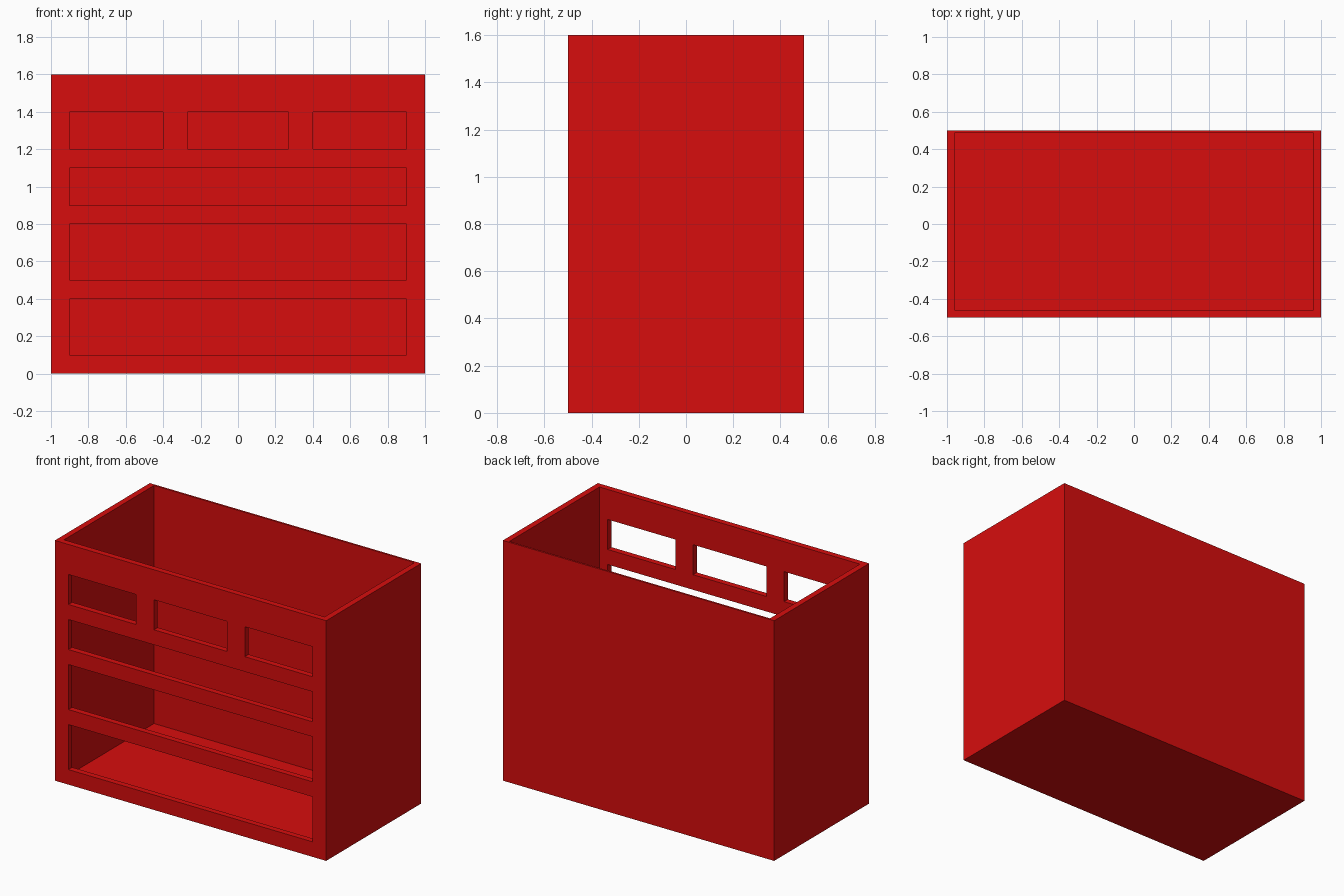
import bpy, bmesh
from mathutils import Matrix, Vector

if "Cube" in bpy.data.objects:
    bpy.data.objects.remove(bpy.data.objects["Cube"])


def boxes(name, spans):
    """One object made of boxes given as (x0, x1, y0, y1, z0, z1)."""
    bm = bmesh.new()
    for x0, x1, y0, y1, z0, z1 in spans:
        centre = Vector(((x0 + x1) / 2, (y0 + y1) / 2, (z0 + z1) / 2))
        size = (x1 - x0, y1 - y0, z1 - z0, 1)
        bmesh.ops.create_cube(bm, size=1,
                              matrix=Matrix.Translation(centre) @ Matrix.Diagonal(size))
    mesh = bpy.data.meshes.new(name)
    bm.to_mesh(mesh)
    bm.free()
    obj = bpy.data.objects.new(name, mesh)
    bpy.context.collection.objects.link(obj)
    return obj


red = bpy.data.materials.new("red paint")
red.diffuse_color = (0.68, 0.004, 0.004, 1)
red.use_nodes = True
red.node_tree.nodes["Principled BSDF"].inputs["Base Color"].default_value = red.diffuse_color

# Cabinet block
cabinet = boxes("dresser_cabinet", [(-1, 1, -0.5, 0.5, 0, 1.6)])
cabinet.data.materials.append(red)

# Hollow interior, open at the top, with a thin back and floor
cavity = boxes("cavity_cutter", [(-0.96, 0.96, -0.46, 0.487, 0.014, 1.8)])

# Drawer openings: three small ones on top, three wide ones below
openings = [(-0.9, -0.4, 1.2, 1.4), (-0.27, 0.27, 1.2, 1.4), (0.4, 0.9, 1.2, 1.4),
            (-0.9, 0.9, 0.9, 1.1), (-0.9, 0.9, 0.5, 0.8), (-0.9, 0.9, 0.1, 0.4)]
drawers = boxes("drawer_opening_cutter",
                [(x0, x1, -0.6, -0.3, z0, z1) for x0, x1, z0, z1 in openings])

for cutter in (cavity, drawers):
    cutter.data.materials.append(red)
    cutter.hide_render = True
    cutter.hide_set(True)
    mod = cabinet.modifiers.new(cutter.name, 'BOOLEAN')
    mod.operation = 'DIFFERENCE'
    mod.solver = 'EXACT'
    mod.object = cutter
